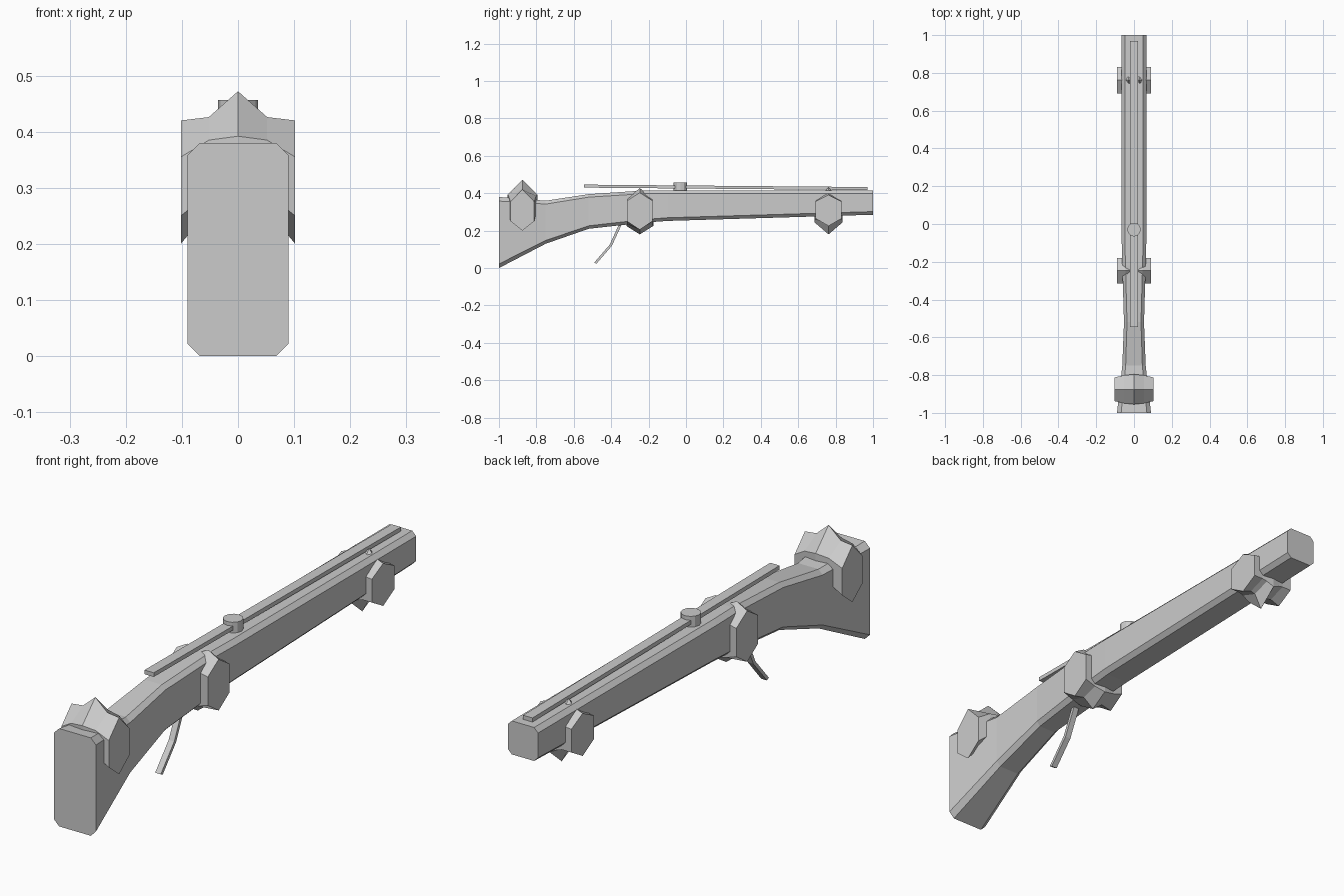
import bpy, bmesh, math

cube = bpy.data.objects.get("Cube")
if cube:
    bpy.data.objects.remove(cube, do_unlink=True)

grey = bpy.data.materials.new("plain_grey")
grey.use_nodes = True
colour = (0.6, 0.6, 0.6, 1)
grey.diffuse_color = colour
grey.node_tree.nodes["Principled BSDF"].inputs["Base Color"].default_value = colour


def finish(name, bm):
    """Turn a bmesh into a flat-shaded grey object."""
    bmesh.ops.recalc_face_normals(bm, faces=bm.faces)
    mesh = bpy.data.meshes.new(name)
    bm.to_mesh(mesh)
    bm.free()
    mesh.materials.append(grey)
    obj = bpy.data.objects.new(name, mesh)
    bpy.context.collection.objects.link(obj)
    return obj


def loft(name, rings):
    """Skin a row of matching closed rings and cap both ends."""
    bm = bmesh.new()
    rows = [[bm.verts.new(p) for p in ring] for ring in rings]
    n = len(rows[0])
    for a, b in zip(rows, rows[1:]):
        for i in range(n):
            j = (i + 1) % n
            bm.faces.new((a[i], a[j], b[j], b[i]))
    bm.faces.new(rows[0])
    bm.faces.new(rows[-1])
    return finish(name, bm)


def chamfered(y, low, high, w, c):
    """Rectangle across the length with cut corners."""
    return [(w, y, low + c), (w, y, high - c), (w - c, y, high), (c - w, y, high),
            (-w, y, high - c), (-w, y, low + c), (c - w, y, low), (w - c, y, low)]


# Stock: y, bottom, top, half width, corner cut
stock = [(-1, 0, 0.38, 0.09, 0.022), (-0.75, 0.13, 0.36, 0.062, 0.018),
         (-0.52, 0.21, 0.395, 0.053, 0.016), (-0.22, 0.243, 0.415, 0.062, 0.017),
         (-0.1, 0.252, 0.415, 0.065, 0.017), (1, 0.285, 0.415, 0.065, 0.017)]
loft("stock", [chamfered(*s) for s in stock])


# Bands: six-sided bars lying across the stock, drawn to a peak in the middle
def band(name, y, stations):
    half = []
    for x, top, shoulder, hip, bottom, w in stations:
        half.append([(x, y, top), (x, y + w, shoulder), (x, y + w, hip),
                     (x, y, bottom), (x, y - w, hip), (x, y - w, shoulder)])
    mirrored = [[(-x, py, z) for x, py, z in ring] for ring in half[-2::-1]]
    loft(name, half + mirrored)


# Each station: x, top, upper shoulder, lower shoulder, bottom, half depth
band("rear_band", -0.875, [(0.102, 0.42, 0.355, 0.25, 0.2, 0.063),
                           (0.052, 0.426, 0.385, 0.29, 0.26, 0.074),
                           (0, 0.472, 0.392, 0.3, 0.28, 0.08)])
band("middle_band", -0.247, [(0.09, 0.403, 0.36, 0.25, 0.205, 0.067),
                             (0.045, 0.428, 0.37, 0.235, 0.215, 0.067),
                             (0, 0.405, 0.36, 0.225, 0.18, 0.072)])
band("front_band", 0.762, [(0.09, 0.39, 0.355, 0.265, 0.225, 0.07),
                           (0.05, 0.405, 0.36, 0.265, 0.24, 0.07),
                           (0.03, 0.432, 0.36, 0.26, 0.235, 0.072),
                           (0, 0.405, 0.36, 0.245, 0.18, 0.076)])

# Flat rail along the top
loft("top_rail", [[(-0.02, y, z), (0.02, y, z), (0.02, y, z + 0.016), (-0.02, y, z + 0.016)]
                  for y, z in ((-0.545, 0.43), (0.97, 0.417))])

# Round knob on the rail
bm = bmesh.new()
bmesh.ops.create_cone(bm, cap_ends=True, segments=12, radius1=0.036, radius2=0.036, depth=0.047)
bmesh.ops.translate(bm, verts=bm.verts, vec=(0, -0.03, 0.433))
finish("knob", bm)

# Bent trigger lever
path = [(-0.348, 0.24), (-0.402, 0.122), (-0.485, 0.026)]
loft("trigger_lever", [[(-0.012, y - 0.006, z + 0.003), (0.012, y - 0.006, z + 0.003),
                        (0.012, y + 0.006, z - 0.003), (-0.012, y + 0.006, z - 0.003)]
                       for y, z in path])
